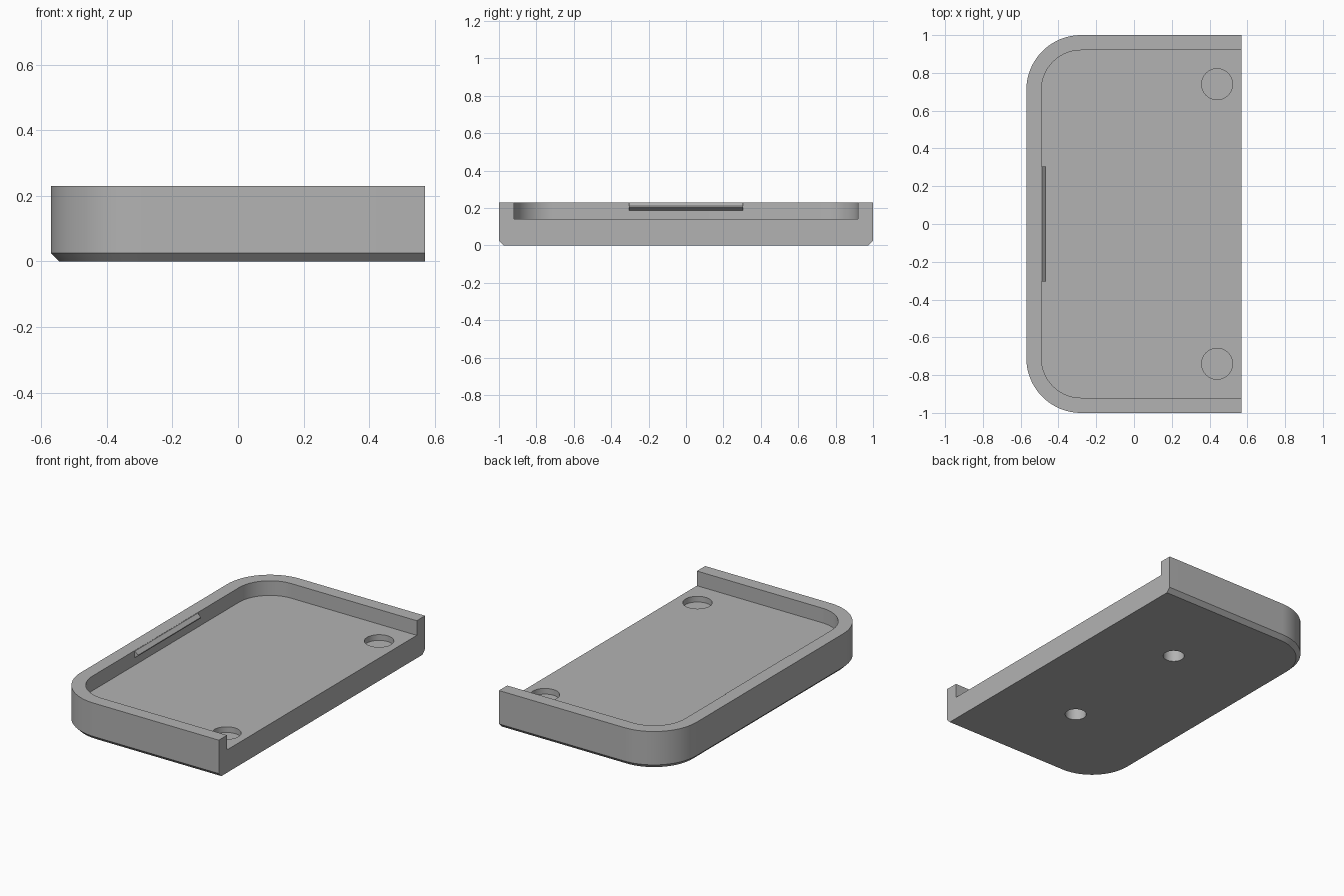
import bpy, bmesh, math

if "Cube" in bpy.data.objects:
    bpy.data.objects.remove(bpy.data.objects["Cube"], do_unlink=True)

HALF_X, HALF_Y, HEIGHT = 0.57, 1.0, 0.23
CORNER, WALL, CHAMFER, FLOOR = 0.29, 0.08, 0.025, 0.14

grey = bpy.data.materials.new("plain_grey")
grey.use_nodes = True
colour = (0.45, 0.45, 0.45, 1)
grey.diffuse_color = colour
grey.node_tree.nodes["Principled BSDF"].inputs["Base Color"].default_value = colour


def outline(inset, x_end, steps=20):
    """Tray outline: rounded on the -x side, square on the +x side."""
    r = CORNER - inset
    cx, cy = CORNER - HALF_X, HALF_Y - CORNER
    pts = [(x_end, HALF_Y - inset)]
    for sign, start in ((1, 90), (-1, 180)):
        for i in range(steps + 1):
            a = math.radians(start + 90 * i / steps)
            pts.append((cx + r * math.cos(a), sign * cy + r * math.sin(a)))
    pts.append((x_end, inset - HALF_Y))
    return pts


def loft(name, rings):
    """Closed solid through matching rings of 3D points."""
    bm = bmesh.new()
    loops = [[bm.verts.new(p) for p in ring] for ring in rings]
    n = len(loops[0])
    for low, high in zip(loops, loops[1:]):
        for i in range(n):
            j = (i + 1) % n
            bm.faces.new((low[i], low[j], high[j], high[i]))
    bm.faces.new(loops[0][::-1])
    bm.faces.new(loops[-1])
    bmesh.ops.recalc_face_normals(bm, faces=bm.faces)
    mesh = bpy.data.meshes.new(name)
    bm.to_mesh(mesh)
    bm.free()
    mesh.materials.append(grey)
    obj = bpy.data.objects.new(name, mesh)
    bpy.context.collection.objects.link(obj)
    return obj


def layer(pts, z):
    return [(x, y, z) for x, y in pts]


def circle(x, y, r, count=48):
    angles = [math.tau * i / count for i in range(count)]
    return [(x + r * math.cos(a), y + r * math.sin(a)) for a in angles]


def cut(target, pts, z_low, z_high):
    """Subtract a straight prism from the target."""
    cutter = loft("cutter", [layer(pts, z_low), layer(pts, z_high)])
    cutter.hide_render = True
    mod = target.modifiers.new("cut", "BOOLEAN")
    mod.operation, mod.solver, mod.object = "DIFFERENCE", "EXACT", cutter
    bpy.context.view_layer.objects.active = target
    bpy.ops.object.modifier_apply(modifier=mod.name)
    bpy.data.objects.remove(cutter, do_unlink=True)


# Tray body with a chamfered bottom rim
tray = loft("tray", [layer(outline(CHAMFER, HALF_X), 0),
                     layer(outline(0, HALF_X), CHAMFER),
                     layer(outline(0, HALF_X), HEIGHT)])

# Recess, open on the +x side
cut(tray, outline(WALL, HALF_X + 0.2), FLOOR, HEIGHT + 0.1)

# Round pockets in the floor and blind holes in the underside
for side in (-1, 1):
    cut(tray, circle(0.44, side * 0.74, 0.082), FLOOR - 0.035, FLOOR + 0.05)
    cut(tray, circle(0.07, side * 0.44, 0.061), -0.05, 0.1)

# Snap ridge on the inside of the long wall
profile = [(-0.5, 0.187), (-0.49, 0.187), (-0.466, 0.203),
           (-0.466, 0.209), (-0.486, HEIGHT - 0.001), (-0.5, HEIGHT - 0.001)]
loft("snap_ridge", [[(x, y, z) for x, z in profile] for y in (-0.305, 0.305)])

bpy.ops.object.select_all(action="DESELECT")
tray.select_set(True)
bpy.context.view_layer.objects.active = tray
bpy.ops.object.shade_smooth_by_angle(angle=math.radians(30))
